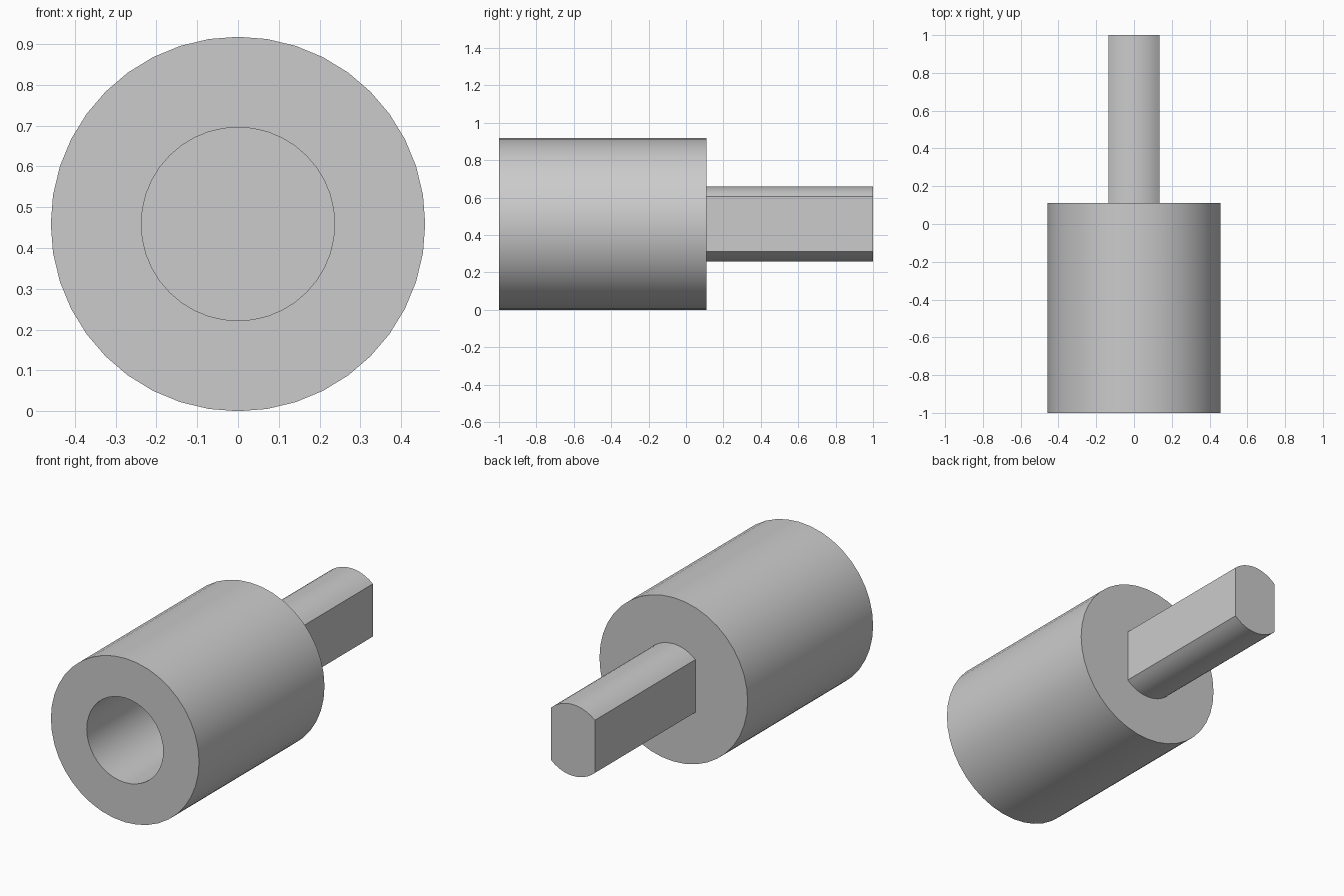
import bpy, bmesh
from math import pi, sin, cos, asin

AXIS_Z = 0.459        # height of the common axis
BODY_R, BORE_R = 0.459, 0.237
SHAFT_R, FLAT_X = 0.2, 0.135
FRONT, SHOULDER, BACK = -1.0, 0.11, 1.0
BORE_END = -0.11
SIDES = 40

if "Cube" in bpy.data.objects:
    bpy.data.objects.remove(bpy.data.objects["Cube"], do_unlink=True)

steel = bpy.data.materials.new("plain grey")
steel.use_nodes = True
GREY = (0.6, 0.6, 0.6, 1)
steel.diffuse_color = GREY
steel.node_tree.nodes["Principled BSDF"].inputs["Base Color"].default_value = GREY


def finish(name, bm):
    """Turn a bmesh into a smooth-shaded object with sharp rims."""
    bmesh.ops.recalc_face_normals(bm, faces=bm.faces)
    mesh = bpy.data.meshes.new(name)
    bm.to_mesh(mesh)
    bm.free()
    obj = bpy.data.objects.new(name, mesh)
    bpy.context.collection.objects.link(obj)
    mesh.materials.append(steel)
    bpy.ops.object.select_all(action='DESELECT')
    obj.select_set(True)
    bpy.context.view_layer.objects.active = obj
    bpy.ops.object.shade_smooth_by_angle(angle=pi / 6)
    return obj


def loft(name, sections):
    """Skin matching loops of (x, z, y) points and cap both ends."""
    bm = bmesh.new()
    loops = [[bm.verts.new((x, y, AXIS_Z + z)) for x, z in pts] for pts, y in sections]
    n = len(loops[0])
    for a, b in zip(loops, loops[1:]):
        for i in range(n):
            j = (i + 1) % n
            bm.faces.new((a[i], a[j], b[j], b[i]))
    bm.faces.new(loops[0])
    bm.faces.new(loops[-1])
    return finish(name, bm)


def circle(r):
    return [(r * sin(2 * pi * i / SIDES), r * cos(2 * pi * i / SIDES)) for i in range(SIDES)]


# Cylindrical body with a blind bore opening at the front
loft("socket_body", [(circle(BORE_R), BORE_END), (circle(BORE_R), FRONT),
                     (circle(BODY_R), FRONT), (circle(BODY_R), SHOULDER)])

# Round shaft with two side flats: an upper arc and its mirror below
half = asin(FLAT_X / SHAFT_R)
STEPS = 12
arc = [(SHAFT_R * sin(half * (2 * i / STEPS - 1)), SHAFT_R * cos(half * (2 * i / STEPS - 1)))
       for i in range(STEPS + 1)]
outline = arc + [(x, -z) for x, z in reversed(arc)]
loft("flatted_shaft", [(outline, SHOULDER - 0.01), (outline, BACK)])
